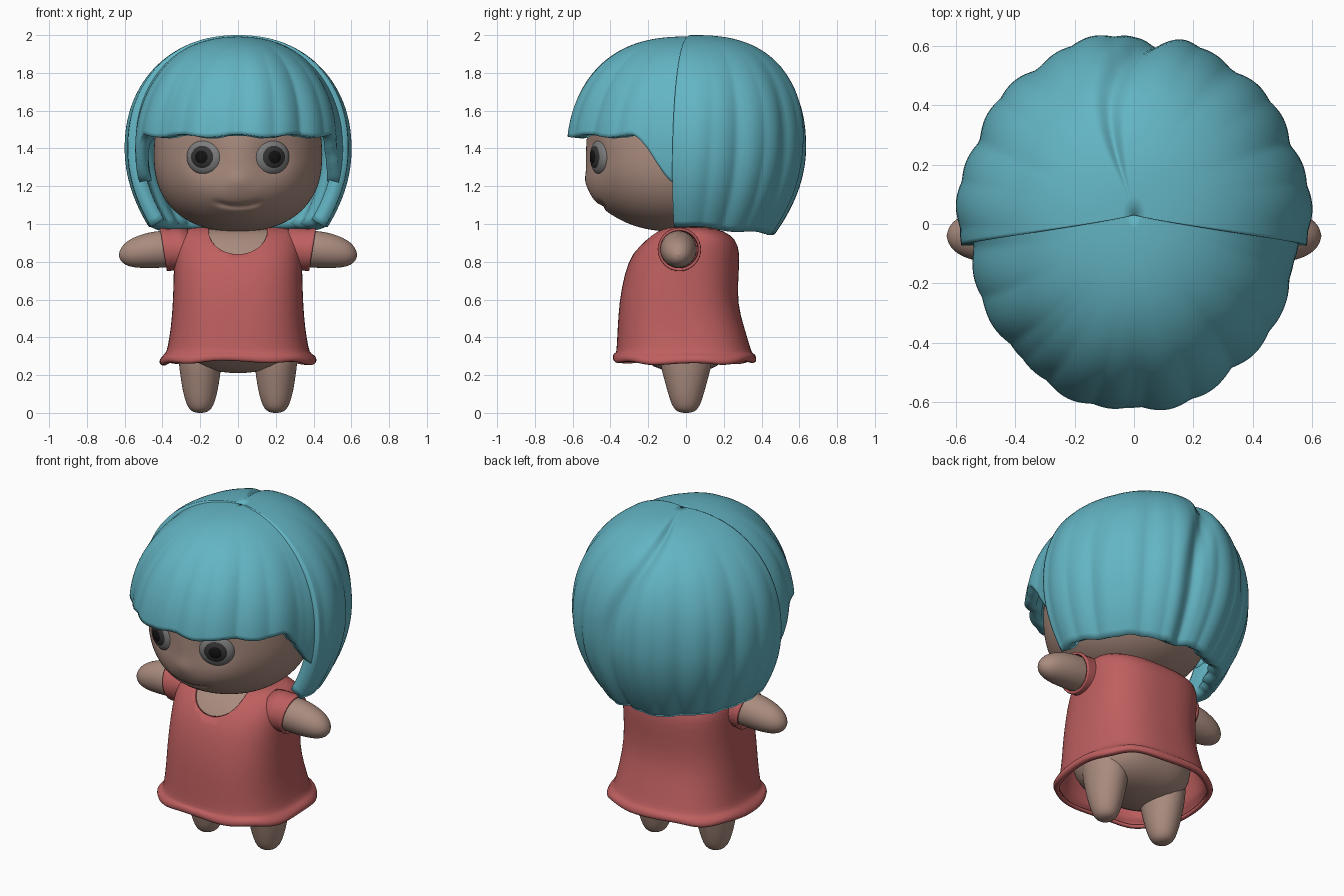
import bpy, bmesh
from math import sin, cos, pi, exp, acos, tau
from mathutils import Matrix

if "Cube" in bpy.data.objects:
    bpy.data.objects.remove(bpy.data.objects["Cube"])


def material(name, r, g, b):
    m = bpy.data.materials.new(name)
    m.diffuse_color = (r, g, b, 1)
    m.use_nodes = True
    m.node_tree.nodes["Principled BSDF"].inputs["Base Color"].default_value = m.diffuse_color
    return m


HAIR = material("hair_teal", 0.125, 0.46, 0.55)
SKIN = material("skin", 0.40, 0.26, 0.21)
RED = material("dress_red", 0.52, 0.115, 0.115)
GREY = material("eye_grey", 0.20, 0.20, 0.20)
DARK = material("iris_dark", 0.035, 0.033, 0.033)
BLACK = material("pupil_black", 0.006, 0.006, 0.006)


def finish(name, bm, mat):
    bmesh.ops.remove_doubles(bm, verts=bm.verts, dist=1e-5)
    me = bpy.data.meshes.new(name)
    bm.to_mesh(me)
    bm.free()
    for f in me.polygons:
        f.use_smooth = True
    if mat:
        me.materials.append(mat)
    ob = bpy.data.objects.new(name, me)
    bpy.context.collection.objects.link(ob)
    return ob


def skin_rows(name, rows, mat, closed=True):
    """Quad surface through equal-length rows of points."""
    bm = bmesh.new()
    vs = [[bm.verts.new(p) for p in r] for r in rows]
    n = len(rows[0])
    for a, b in zip(vs, vs[1:]):
        for i in range(n if closed else n - 1):
            k = (i + 1) % n
            bm.faces.new((a[i], b[i], b[k], a[k]))
    return finish(name, bm, mat)


def spow(v, e):
    return (1 if v >= 0 else -1) * abs(v) ** e


def ring(z, rx, y0, y1, cx=0, p=2.0, n=48, wave=0):
    cy, ry = (y0 + y1) / 2, (y1 - y0) / 2
    return [(cx + rx * spow(cos(tau * i / n), 2 / p),
             cy + ry * spow(sin(tau * i / n), 2 / p),
             z + wave * (sin(7 * tau * i / n + 1) - cos(2 * tau * i / n))) for i in range(n)]


def tube_x(name, stations, mat, cy=-0.035, slant=0.0, n=32):
    """Tube along x from (x, centre z, radius) stations."""
    rows = []
    for x, zc, r in stations:
        rows.append([(x + slant * r * sin(-tau * i / n), cy + r * cos(-tau * i / n),
                      zc + r * sin(-tau * i / n)) for i in range(n)])
    return skin_rows(name, rows, mat)


def solidify(ob, t):
    m = ob.modifiers.new("thickness", 'SOLIDIFY')
    m.thickness, m.offset = t, -1


def subsurf(ob, levels=1):
    m = ob.modifiers.new("smooth", 'SUBSURF')
    m.levels = m.render_levels = levels


def mirror(ob):
    ob.modifiers.new("mirror", 'MIRROR')


def smooth(t):
    t = max(0, min(1, t))
    return t * t * (3 - 2 * t)


# Head with nose, muzzle, mouth crease and eye sockets
def face(x, y, z):
    if y > -0.2:
        return (x, y, z)
    out = 0.012 * exp(-(x / .06) ** 2 - ((z - 1.23) / .05) ** 2)
    out += 0.022 * exp(-(x / .16) ** 2 - ((z - 1.14) / .09) ** 2)
    line = (z - (1.093 + 1.6 * x * x)) / .013
    out -= 0.016 * exp(-line * line) * smooth((0.14 - abs(x)) / .05)
    out -= 0.03 * exp(-((abs(x) - .18) / .1) ** 2 - ((z - 1.35) / .1) ** 2)
    return (x, y - out, z)


rows = []
for j in range(97):
    u = pi * j / 96
    f, c = sin(u) ** (2 / 2.3), spow(cos(u), 2 / 2.3)
    z = 1.36 + c * (0.5 if c > 0 else 0.4)
    rows.append([face(*p) for p in ring(z, .445 * f, -.05 - .48 * f, -.05 + .47 * f, n=128)])
skin_rows("head", rows, SKIN)

# Eyes: three nested flattened spheres, turned to follow the face
for name, mat, r, depth, shift in (("eyeball", GREY, .1, .04, 0),
                                   ("iris", DARK, .076, .036, .011),
                                   ("pupil", BLACK, .05, .03, .022)):
    bm = bmesh.new()
    bmesh.ops.create_uvsphere(bm, u_segments=32, v_segments=20, radius=1)
    mtx = (Matrix.Translation((.178, -.455, 1.355)) @ Matrix.Rotation(.40, 4, 'Z')
           @ Matrix.Translation((0, -shift, 0)) @ Matrix.Diagonal((r, depth, r * .93, 1)))
    bmesh.ops.transform(bm, matrix=mtx, verts=bm.verts)
    mirror(finish(name, bm, mat))


# Hair: two overlapping dome shells with locks
def hair(name, a0, a1, bottom, sx, sy, top, locks, thick, parting=None, cols=150, n=44):
    rows = []
    for j in range(n + 1):
        t, row = j / n, []
        for i in range(cols + 1):
            a = a0 + (a1 - a0) * i / cols
            zb = bottom(a)
            if zb >= 1.4:
                end = acos(((zb - 1.4) / .6) ** 1.075)
            else:
                end = pi / 2 + (1.4 - zb) / .6
            u = end * t
            if u <= pi / 2:
                z = 1.4 + (top - 1.4) * max(0, cos(u)) ** .93
                fx, fy = sin(u) ** .92, sin(u) ** .77
            else:
                z = 1.4 - (u - pi / 2) * .6
                fx = fy = 1 - .26 * ((1.4 - z) / .46) ** 2
            k = .028 * (abs(sin(locks * a + .5 + .5 * t)) - .7) * smooth(t * 1.6)
            k += .018 * (abs(sin(2.3 * locks * a + t)) - .6) * smooth(t * 1.4 - .2)
            if parting:
                d = exp(-((a - parting(t)) / .1) ** 2) * smooth(t * 6)
                k -= .06 * d
                z -= .03 * d * (1 - t)
            row.append((sx * fx * (1 + k) * cos(a), sy * fy * (1 + k) * sin(a) + .03 * (1 - t), z))
        rows.append(row)
    ob = skin_rows(name, rows, HAIR, closed=False)
    solidify(ob, thick)


def fringe_edge(a):
    return 1.468 - .25 * smooth((sin(a) + .47) / .4) + .008 * sin(11 * a)


def back_edge(a):
    return .985 - .04 * sin(a) + .006 * sin(9 * a)


def parting(t):
    return 1.95 - .55 * smooth(t * 1.3)


hair("hair_fringe", pi - .12, tau + .12, fringe_edge, .56, .632, 1.993, 4.5, .065)
hair("hair_back", -.13, pi + .13, back_edge, .595, .632, 2.0, 5.5, .08, parting)

# Dress: lofted body, hollow, with a scooped neckline and wavy rolled hem
upper = [(.985, .001, -.001, .001), (.985, .25, -.10, .12), (.965, .31, -.16, .20),
         (.92, .335, -.22, .265), (.85, .34, -.28, .285), (.75, .34, -.325, .28),
         (.58, .345, -.355, .27)]
skirt = [(.45, .355, -.362, .31), (.335, .375, -.368, .343), (.315, .385, -.372, .352)]
hem = [(.305, .41, -.385, .367), (.28, .42, -.39, .375), (.262, .41, -.382, .368),
       (.265, .385, -.36, .345)]
dress = skin_rows("dress", [ring(*s, p=2.6) for s in upper + skirt]
                  + [ring(*s, p=2.6, wave=.007) for s in hem], RED)
subsurf(dress)
solidify(dress, .015)

bm = bmesh.new()
bmesh.ops.create_cone(bm, cap_ends=True, segments=40, radius1=1, radius2=1, depth=1)
bmesh.ops.transform(bm, verts=bm.verts, matrix=Matrix.Translation((0, -.3, .965))
                    @ Matrix.Diagonal((.155, .6, .125, 1)) @ Matrix.Rotation(pi / 2, 4, 'X'))
cutter = finish("neckline_cutter", bm, None)
cutter.hide_render = True
cutter.hide_viewport = True
cut = dress.modifiers.new("neckline", 'BOOLEAN')
cut.operation, cut.object, cut.solver = 'DIFFERENCE', cutter, 'EXACT'

# Body under the dress
lower = [(.40, .32, -.30, .26), (.30, .30, -.26, .23), (.24, .22, -.17, .16),
         (.215, .10, -.08, .08), (.21, .001, -.001, .001)]
torso = [(z - .01, .95 * rx, .955 * a, .95 * b) for z, rx, a, b in upper]
subsurf(skin_rows("body", [ring(*s, p=2.5) for s in torso + lower], SKIN))

# Sleeves and arms
sleeve = tube_x("sleeve", [(.25, .862, .115), (.31, .864, .113), (.36, .865, .11),
                           (.385, .865, .115), (.395, .865, .113)], RED, slant=.16)
solidify(sleeve, .014)
mirror(sleeve)
arm = tube_x("arm", [(.25, .87, .09), (.38, .868, .099), (.46, .863, .097), (.53, .853, .086),
                     (.58, .845, .07), (.61, .84, .048), (.626, .837, .025),
                     (.631, .836, .001)], SKIN, cy=-.04)
mirror(arm)
subsurf(arm)

# Legs
stations = [(.36, .12, .14), (.27, .115, .14), (.20, .106, .122), (.12, .094, .10),
            (.06, .078, .082), (.025, .062, .066), (.006, .042, .045), (0, .015, .015),
            (0, .001, .001)]
leg = skin_rows("leg", [ring(z, rx, -ry, ry, cx=.2, n=32) for z, rx, ry in stations], SKIN)
mirror(leg)
subsurf(leg)
